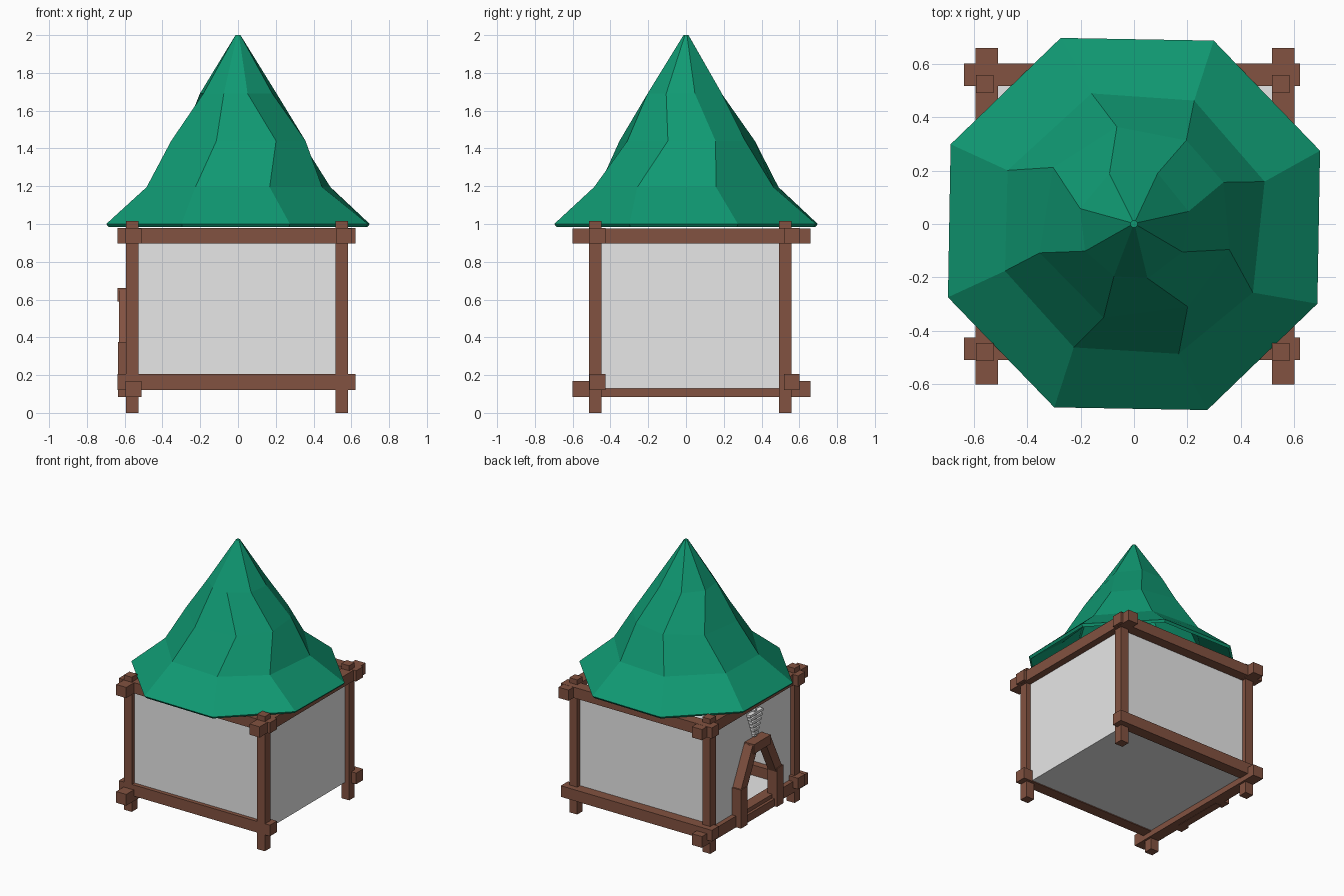
import bpy, bmesh, math
from mathutils import Vector

if "Cube" in bpy.data.objects:
    bpy.data.objects.remove(bpy.data.objects["Cube"])


def material(name, rgb):
    m = bpy.data.materials.new(name)
    m.diffuse_color = (*rgb, 1)
    m.use_nodes = True
    m.node_tree.nodes["Principled BSDF"].inputs["Base Color"].default_value = m.diffuse_color
    return m


WOOD = material("brown wood", (0.225, 0.085, 0.052))
PLASTER = material("pale plaster", (0.8, 0.8, 0.8))
GREEN = material("green roof", (0.005, 0.32, 0.17))


def make(name, verts, faces, mat, fix=True):
    me = bpy.data.meshes.new(name)
    me.from_pydata(verts, [], faces)
    if fix:
        bm = bmesh.new()
        bm.from_mesh(me)
        bmesh.ops.recalc_face_normals(bm, faces=bm.faces[:])
        bm.to_mesh(me)
        bm.free()
    me.materials.append(mat)
    ob = bpy.data.objects.new(name, me)
    bpy.context.collection.objects.link(ob)
    return ob


BOX_FACES = [(0, 1, 3, 2), (4, 6, 7, 5), (0, 4, 5, 1), (2, 3, 7, 6), (0, 2, 6, 4), (1, 5, 7, 3)]


def box(name, x, y, z, mat=WOOD):
    return make(name, [(a, b, c) for a in x for b in y for c in z], BOX_FACES, mat)


def strut(name, p, q, width, x):
    # bar in the plane of the left wall, from p to q (y, z)
    p, q = Vector(p), Vector(q)
    d = (q - p).normalized()
    n = Vector((-d.y, d.x)) * width / 2
    verts = [(a, *(e + s * n)) for a in x for e in (p, q) for s in (-1, 1)]
    return make(name, verts, BOX_FACES, WOOD)


# corner posts
X0, X1, Y0, Y1 = -0.56, 0.55, -0.48, 0.525
for sx, px in (("left", X0), ("right", X1)):
    for sy, py in (("front", Y0), ("back", Y1)):
        box(f"{sy}_{sx}_post", (px - .033, px + .033), (py - .033, py + .033), (0, 1.015))

# beams along x, top and bottom
for side, y in (("front", -0.468), ("back", 0.56)):
    for level, z in (("lower", (.122, .206)), ("upper", (.897, .978))):
        box(f"{side}_{level}_beam", (-.637, .623), (y - .042, y + .042), z)

# beams along y: both upper, lower one only on the door side
for name, x, z in (("left_upper_beam", -.553, (.896, .977)), ("right_upper_beam", .56, (.896, .977)),
                   ("left_lower_beam", -.553, (.085, .17))):
    box(name, (x - .042, x + .042), (-.602, .66), z)

# house body, with the doorway notched out of the left wall
zb, zt = 0.128, 0.94
door = [(.19, zb), (.19, .36), (.06, .6), (-.06, .6), (-.19, .36), (-.19, zb)]
verts = [(x, y, z) for x in (X0, X1) for y in (Y0, Y1) for z in (zb, zt)]
verts += [(X0, y, z) for y, z in door]
faces = [(2, 3, 1, 0, 13, 12, 11, 10, 9, 8), (4, 6, 7, 5), (0, 4, 5, 1), (2, 3, 7, 6),
         (0, 13, 8, 2, 6, 4), (1, 5, 7, 3)]
make("house_walls", verts, faces, PLASTER)

# door frame
FX = (-.636, -.555)
for side, s in (("back", 1), ("front", -1)):
    strut(f"door_{side}_leg", (s * .215, .085), (s * .215, .375), .075, FX)
    strut(f"door_{side}_rafter", (s * .215, .35), (s * .075, .635), .07, (-.63, -.56))
strut("door_cap", (-.1, .625), (.1, .625), .07, (-.638, -.56))
strut("door_sill", (-.2, .112), (.2, .112), .058, (-.615, -.56))

# small ornament above the door: stacked slats widening upward
for i in range(6):
    w, z = .022 + .011 * i, .69 + .03 * i
    box(f"ornament_slat_{i + 1}", (-.592, -.558), (-w, w), (z, z + .018), PLASTER)
box("ornament_stem", (-.582, -.558), (-.012, .012), (.67, .87), PLASTER)

# crooked eight-sided roof: height, radius, angle of each corner
even = [21.5 + 45 * k for k in range(8)]
rings = [
    (1.0, .75, even),
    (1.195, .515, [18, 64, 108, 157, 200, 244, 289, 330]),
    (1.44, .37, [25, 58, 100, 145, 197, 252, 303, 345]),
    (1.69, .21, [13, 65, 116, 164, 209, 249, 284, 330]),
    (2.0, .014, even),
]
verts, faces = [], []
for z, r, angles in rings:
    verts += [(r * math.cos(math.radians(a)), r * math.sin(math.radians(a)), z) for a in angles]
for j in range(len(rings) - 1):
    for k in range(8):
        a, b = 8 * j + k, 8 * j + (k + 1) % 8
        faces.append((a, b, b + 8, a + 8))
faces.append(tuple(range(32, 40)))
roof = make("roof", verts, faces, GREEN, fix=False)
shell = roof.modifiers.new("thickness", "SOLIDIFY")
shell.thickness = 0.022
shell.offset = -1
